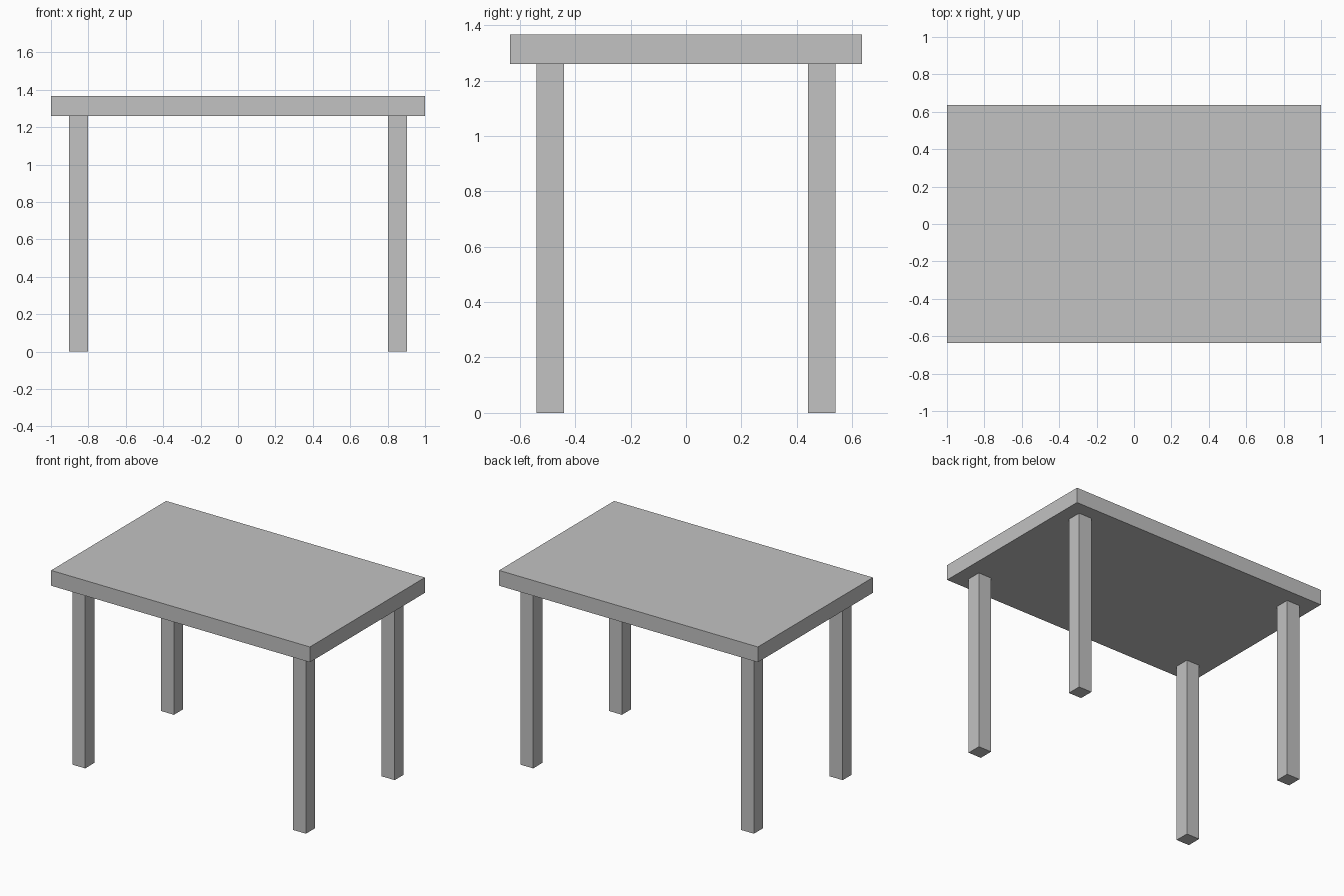
import bpy

cube = bpy.data.objects.get("Cube")
if cube:
    bpy.data.objects.remove(cube, do_unlink=True)

# One plain grey for the whole table
grey = bpy.data.materials.new("plain_grey")
grey.use_nodes = True
colour = (0.54, 0.54, 0.54, 1)
grey.diffuse_color = colour
grey.node_tree.nodes["Principled BSDF"].inputs["Base Color"].default_value = colour


def box(name, size, centre):
    bpy.ops.mesh.primitive_cube_add(size=1, location=centre)
    obj = bpy.context.object
    obj.name = name
    obj.scale = size
    bpy.ops.object.transform_apply(location=False, rotation=False, scale=True)
    obj.data.materials.append(grey)
    return obj


LEG_HEIGHT = 1.26
TOP_THICKNESS = 0.107
LEG_WIDTH = 0.1

# Table top
box("table_top", (2, 1.27, TOP_THICKNESS), (0, 0, LEG_HEIGHT + TOP_THICKNESS / 2))

# Four square legs, inset from the corners
for side, x in (("right", -0.853), ("left", 0.853)):
    for end, y in (("front", -0.49), ("back", 0.49)):
        box(f"{end}_{side}_leg", (LEG_WIDTH, LEG_WIDTH, LEG_HEIGHT), (x, y, LEG_HEIGHT / 2))
